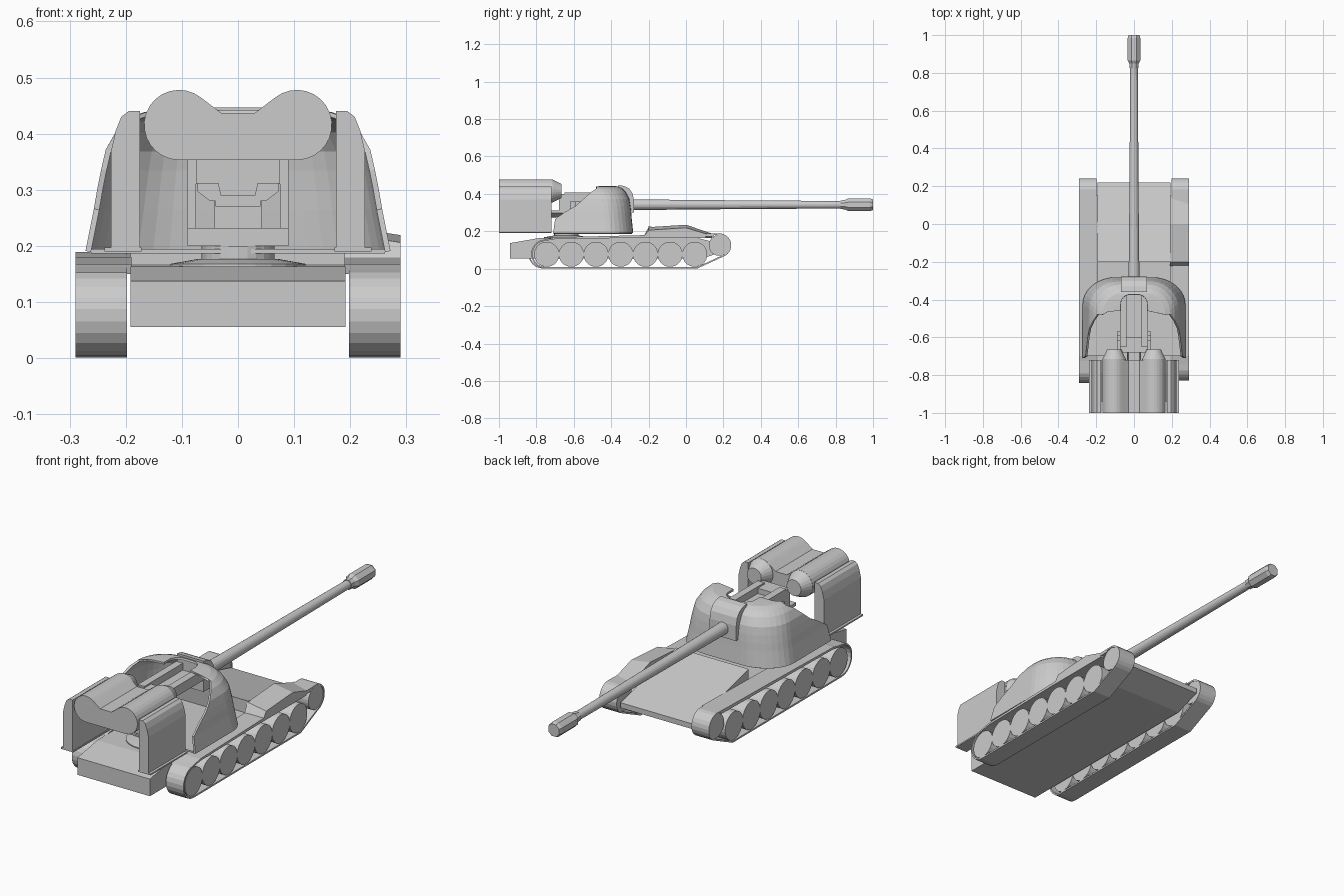
import bpy, bmesh, math
from mathutils import Vector

if "Cube" in bpy.data.objects:
    bpy.data.objects.remove(bpy.data.objects["Cube"])


def finish(name, bm):
    bmesh.ops.recalc_face_normals(bm, faces=bm.faces)
    me = bpy.data.meshes.new(name)
    bm.to_mesh(me)
    bm.free()
    ob = bpy.data.objects.new(name, me)
    bpy.context.collection.objects.link(ob)
    return ob


def prism(name, pts, axis, a, b):
    """Extrude a (y,z) profile along x, or an (x,z) profile along y."""
    bm = bmesh.new()
    at = (lambda p, t: (t, p[0], p[1])) if axis == 'x' else (lambda p, t: (p[0], t, p[1]))
    f = bm.faces.new([bm.verts.new(at(p, a)) for p in pts])
    ext = bmesh.ops.extrude_face_region(bm, geom=[f])
    vec = Vector((b - a, 0, 0)) if axis == 'x' else Vector((0, b - a, 0))
    bmesh.ops.translate(bm, vec=vec, verts=[v for v in ext['geom'] if isinstance(v, bmesh.types.BMVert)])
    return finish(name, bm)


def box(name, x0, x1, y0, y1, z0, z1):
    return prism(name, [(y0, z0), (y1, z0), (y1, z1), (y0, z1)], 'x', x0, x1)


def lathe(name, prof, axis, u, z, n=24):
    """Turn (position, radius) pairs about the y or x axis; u is the other ground coordinate."""
    bm = bmesh.new()
    rings = []
    for t, r in prof:
        ring = []
        for i in range(n):
            a = 2 * math.pi * (i + 0.5) / n
            c, s = r * math.cos(a), r * math.sin(a)
            ring.append(bm.verts.new((u + c, t, z + s) if axis == 'y' else (t, u + c, z + s)))
        rings.append(ring)
    for p, q in zip(rings, rings[1:]):
        for i in range(n):
            bm.faces.new((p[i], p[(i + 1) % n], q[(i + 1) % n], q[i]))
    bm.faces.new(rings[0])
    bm.faces.new(rings[-1])
    return finish(name, bm)


def loft(name, rows, thick, closed=False):
    """Skin rows of points, then thicken the sheet."""
    bm = bmesh.new()
    vs = [[bm.verts.new(p) for p in row] for row in rows]
    n = len(vs[0])
    for p, q in zip(vs, vs[1:]):
        for i in range(n if closed else n - 1):
            j = (i + 1) % n
            bm.faces.new((p[i], p[j], q[j], q[i]))
    ob = finish(name, bm)
    m = ob.modifiers.new("thickness", 'SOLIDIFY')
    m.thickness = thick
    m.offset = 0
    return ob


def arc(cy, cz, r, a0, a1, n):
    return [(cy + r * math.cos(math.radians(a0 + (a1 - a0) * i / n)),
             cz + r * math.sin(math.radians(a0 + (a1 - a0) * i / n))) for i in range(n + 1)]


# Hull with raised front section and sloping front plate
prism("hull", [(-.94, .055), (-.94, .137), (-.79, .163), (-.2, .168), (-.2, .228),
               (.22, .125), (.22, .10), (.09, .055)], 'x', -.192, .192)

# Tracks, fenders and road wheels
for side, label, back in ((1, "right", 0), (-1, "left", -.015)):
    path = arc(.178, .125, .06, 85, -60, 9) + [(.06, .005)]
    path += arc(-.75 + back, .079, .074, 270, 110, 10)
    path += [(-.70, .162)]
    rows = [[(side * x, y, z) for y, z in path] for x in (.198, .29)]
    loft(label + "_track_band", rows, .008, True)
    prism(label + "_fender", [(-.78, .15), (-.70, .158), (.15, .172), (.15, .187), (-.2, .18), (-.70, .168)],
          'x', side * .19, side * .29)
    for i in range(7):
        lathe(f"{label}_road_wheel_{i + 1}", [(side * .2, .067), (side * .287, .067)],
              'x', -.745 + .132 * i, .077)
    lathe(label + "_front_wheel", [(side * .2, .056), (side * .287, .056)], 'x', .178, .125)

# Stowage box on the right fender, outer top edge lowered
stow = prism("fender_box", [(-.23, .165), (-.2, .222), (0, .235), (.14, .187), (.14, .165)],
             'x', .19, .29)
for v in stow.data.vertices:
    if v.co.x > .28:
        v.co.z -= .016 if v.co.z > .2 else 0
        v.co.y -= .035 if v.co.y > .1 else 0

# Turret ring and column
bm = bmesh.new()
for r1, r2, z0, z1 in ((.12, .12, .16, .168), (.12, .07, .168, .177), (.065, .065, .177, .2)):
    res = bmesh.ops.create_cone(bm, cap_ends=True, segments=24, radius1=r1, radius2=r2, depth=z1 - z0)
    bmesh.ops.translate(bm, vec=(0, -.64, (z0 + z1) / 2), verts=res['verts'])
finish("turret_ring", bm)


# Turret shell: horseshoe rows, open at the back and above the breech
def horseshoe(z, w, f, b, n=9):
    rx, ry = w * .65, .14 * min(1, w / .2)
    half = [(w, b)]
    for i in range(n + 1):
        a = math.pi / 2 * i / n
        half.append((w - rx + rx * math.cos(a), f - ry + ry * math.sin(a)))
    return [(x, y, z) for x, y in half] + [(-x, y, z) for x, y in reversed(half)]


levels = [(.19, .267, -.287, -.71), (.265, .252, -.295, -.70), (.30, .246, -.298, -.65),
          (.335, .239, -.302, -.59), (.37, .231, -.308, -.55), (.405, .211, -.325, -.51),
          (.425, .19, -.345, -.48), (.434, .165, -.365, -.465), (.437, .07, -.375, -.46)]
loft("turret_shell", [horseshoe(*l) for l in levels], .01)
floor = [(x, y) for x, y, z in horseshoe(0, .262, -.29, -.70)]
bm = bmesh.new()
bm.faces.new([bm.verts.new((x, y, .194)) for x, y in floor])
finish("turret_floor", bm).modifiers.new("thickness", 'SOLIDIFY').thickness = .008

# Curved mantlet plate
mantlet = [(-.277, .30), (-.279, .37), (-.287, .405), (-.303, .428), (-.33, .442), (-.36, .447),
           (-.36, .30)]
prism("mantlet", mantlet, 'x', -.07, .07)

# Gun barrel and muzzle brake
lathe("gun_barrel", [(-.62, .03), (-.28, .029), (.1, .025), (.85, .02)], 'y', 0, .342, 20)
lathe("muzzle_brake", [(.825, .025), (.85, .027), (.865, .036), (.985, .036), (1, .031)], 'y', 0, .342, 8)

# Breech, cradle and loading gear
box("breech_block", -.042, .042, -.68, -.54, .23, .37)
for s, label in ((1, "right"), (-1, "left")):
    box(label + "_cradle_rail", s * .04, s * .075, -.65, -.36, .36, .408)
    box(label + "_cradle_post", s * .075, s * .09, -.62, -.59, .2, .36)
    prism(label + "_loading_guide", [(s * .04, .28), (s * .05, .28), (s * .072, .297), (s * .072, .312),
                                     (s * .035, .312), (s * .03, .29)], 'y', -.73, -.60)
box("cradle_bed", -.05, .05, -.65, -.36, .36, .375)
box("cradle_back", -.075, .075, -.68, -.60, .31, .40)
box("cradle_base", -.09, .09, -.70, -.57, .2, .232)
box("loading_tray", -.04, .04, -.73, -.60, .27, .29)

# Twin drum housing at the rear with tapered noses
R = .0625
right = [(.105 + x, z) for x, z in arc(0, .4155, R, -90, 130, 16)] + [(.03, .437)]
prism("drum_housing", right + [(-x, z) for x, z in reversed(right)], 'y', -1, -.72)
for s, label in ((1, "right"), (-1, "left")):
    lathe(label + "_drum_nose", [(-.73, .062), (-.715, .062), (-.665, .038)], 'y', s * .105, .4155)
    # Side cabinets with rounded outer shoulder
    prism(label + "_cabinet", [(s * x, z) for x, z in
          ((.175, .192), (.175, .44), (.195, .44), (.208, .43), (.218, .405), (.226, .37), (.226, .192))],
          'y', -1, -.72)
    box(label + "_cabinet_sill", s * .172, s * .238, -1, -.72, .19, .197)
